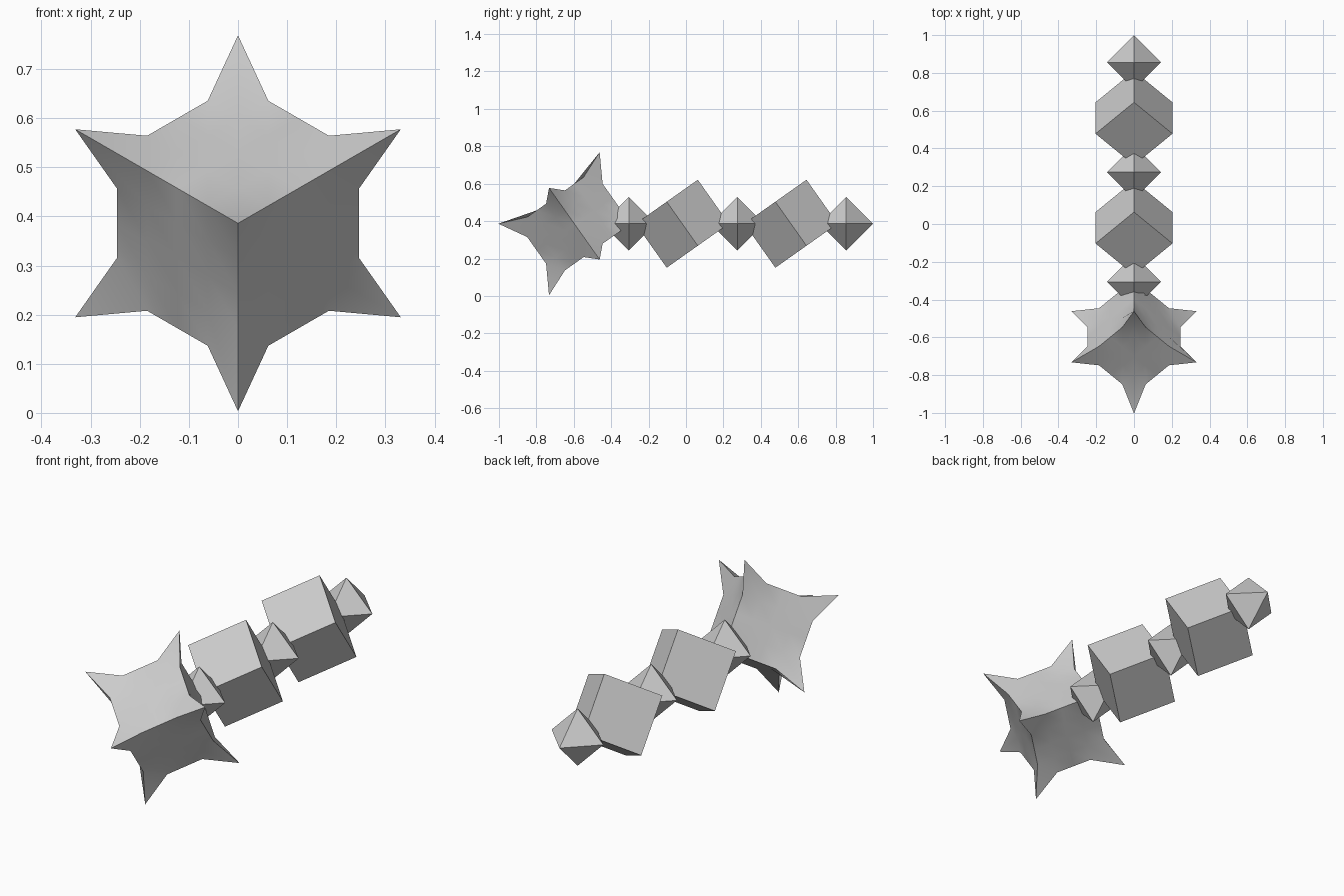
import bpy, bmesh, math
from mathutils import Matrix, Vector

cube = bpy.data.objects.get("Cube")
if cube:
    bpy.data.objects.remove(cube, do_unlink=True)

AXIS_Z = 0.386   # height of the chain's axis
STEP = 0.581     # spacing of the repeating links

# One plain grey for every part
grey = bpy.data.materials.new("grey")
grey.use_nodes = True
grey.diffuse_color = (0.6, 0.6, 0.6, 1)
grey.node_tree.nodes["Principled BSDF"].inputs["Base Color"].default_value = (0.6, 0.6, 0.6, 1)

# Rotation that stands a cube on its corner, long diagonal along y
y_row = -Vector((1, 1, 1)).normalized()
z_row = Vector((-1, -1, 2)).normalized()
on_corner = Matrix((y_row.cross(z_row), y_row, z_row)).to_4x4()


def add_part(name, bm, y, rotation=Matrix()):
    bm.transform(rotation)
    bmesh.ops.recalc_face_normals(bm, faces=bm.faces[:])
    mesh = bpy.data.meshes.new(name)
    bm.to_mesh(mesh)
    bm.free()
    mesh.materials.append(grey)
    obj = bpy.data.objects.new(name, mesh)
    obj.location = (0, y, AXIS_Z)
    bpy.context.collection.objects.link(obj)
    return obj


# Spiked head: gridded cube with its eight corners pulled outwards
bm = bmesh.new()
bmesh.ops.create_cube(bm, size=0.349)
bmesh.ops.subdivide_edges(bm, edges=bm.edges[:], cuts=3, use_grid_fill=True)
for v in bm.verts:
    if v.co.length > 0.29:
        v.co *= 1.343
head = add_part("spiked_head", bm, -0.597, on_corner)
bpy.ops.object.select_all(action="DESELECT")
head.select_set(True)
bpy.context.view_layer.objects.active = head
bpy.ops.object.shade_smooth_by_angle(angle=math.radians(40))

# Cube links
for i in range(2):
    bm = bmesh.new()
    bmesh.ops.create_cube(bm, size=0.288)
    add_part(f"cube_link_{i + 1}", bm, -0.02 + i * STEP, on_corner)

# Octahedral beads
for i in range(3):
    bm = bmesh.new()
    for axis in range(3):
        for side in (-1, 1):
            point = Vector()
            point[axis] = side * 0.143
            bm.verts.new(point)
    bmesh.ops.convex_hull(bm, input=bm.verts[:])
    add_part(f"octahedron_bead_{i + 1}", bm, -0.306 + i * STEP)
